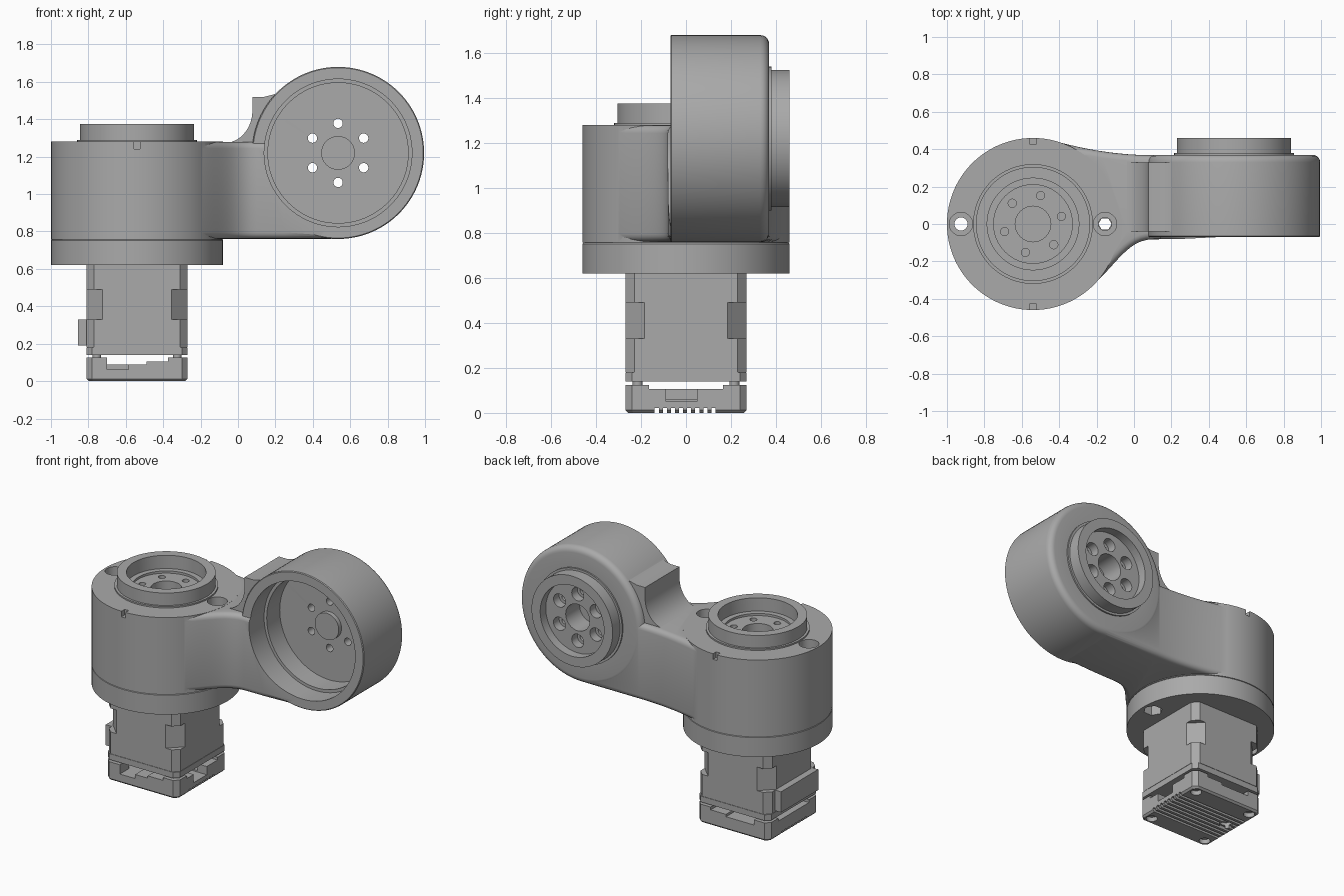
import bpy, bmesh, math
from mathutils import Matrix, Vector
from mathutils.geometry import interpolate_bezier

cube = bpy.data.objects.get("Cube")
if cube:
    bpy.data.objects.remove(cube, do_unlink=True)

grey = bpy.data.materials.new("machined grey")
grey.use_nodes = True
grey.diffuse_color = (0.4, 0.4, 0.4, 1)
grey.node_tree.nodes["Principled BSDF"].inputs["Base Color"].default_value = (0.4, 0.4, 0.4, 1)

AX = -0.54                                   # vertical motor axis
JOINT = (0.535, 0, 1.22)                     # horizontal joint axis
UPRIGHT = Matrix.Identity(4)
TO_BACK = Matrix.Rotation(-math.pi / 2, 4, "X")   # local z becomes +y
TO_SIDE = Matrix.Rotation(math.pi / 2, 4, "X")    # local y becomes z


def finish(name, bm, loc=(0, 0, 0), rot=UPRIGHT):
    bmesh.ops.recalc_face_normals(bm, faces=bm.faces)
    bm.transform(Matrix.Translation(loc) @ rot)
    mesh = bpy.data.meshes.new(name)
    bm.to_mesh(mesh)
    bm.free()
    mesh.materials.append(grey)
    ob = bpy.data.objects.new(name, mesh)
    bpy.context.collection.objects.link(ob)
    return ob


def lathe(name, profile, loc=(0, 0, 0), rot=UPRIGHT, seg=96):
    """Revolve (radius, height) points; both ends lie on the axis."""
    bm = bmesh.new()
    vs = [bm.verts.new((r, 0, h)) for r, h in profile]
    es = [bm.edges.new(p) for p in zip(vs, vs[1:])]
    bmesh.ops.spin(bm, geom=vs + es, axis=(0, 0, 1), cent=(0, 0, 0),
                   angle=math.tau, steps=seg, use_duplicate=False)
    bmesh.ops.remove_doubles(bm, verts=bm.verts, dist=1e-5)
    return finish(name, bm, loc, rot)


def rod(name, r, h0, h1, loc=(0, 0, 0), rot=UPRIGHT, seg=32):
    return lathe(name, [(0, h0), (r, h0), (r, h1), (0, h1)], loc, rot, seg)


def prism(name, pts, h0, h1, loc=(0, 0, 0), rot=UPRIGHT, round_rim=0):
    bm = bmesh.new()
    face = bm.faces.new([bm.verts.new((x, y, h0)) for x, y in pts])
    ext = bmesh.ops.extrude_face_region(bm, geom=[face])["geom"]
    bmesh.ops.translate(bm, vec=(0, 0, h1 - h0),
                        verts=[v for v in ext if isinstance(v, bmesh.types.BMVert)])
    bmesh.ops.recalc_face_normals(bm, faces=bm.faces)
    if round_rim:
        rim = [e for e in bm.edges if abs(e.verts[0].co.z - e.verts[1].co.z) < 1e-6]
        bmesh.ops.bevel(bm, geom=rim, offset=round_rim, segments=4,
                        profile=0.5, affect="EDGES")
    return finish(name, bm, loc, rot)


def box(name, x0, x1, y0, y1, z0, z1):
    return prism(name, [(x0, y0), (x1, y0), (x1, y1), (x0, y1)], z0, z1, (AX, 0, 0))


def octagon(half, cut):
    a, b = half, half - cut
    return [(a, -b), (a, b), (b, a), (-b, a), (-a, b), (-a, -b), (-b, -a), (b, -a)]


def combine(target, tools, op="DIFFERENCE"):
    bpy.context.view_layer.objects.active = target
    for tool in tools:
        m = target.modifiers.new("bool", "BOOLEAN")
        m.operation, m.object, m.solver = op, tool, "EXACT"
        bpy.ops.object.modifier_apply(modifier=m.name)
        bpy.data.objects.remove(tool, do_unlink=True)


def ring(radius, start):
    return [(radius * math.cos(math.radians(start + 60 * i)),
             radius * math.sin(math.radians(start + 60 * i))) for i in range(6)]


# housing: upright drum with its output boss
housing = lathe("housing", [(0, 0.757), (0.46, 0.757), (0.46, 1.28), (0.32, 1.28), (0.32, 1.29),
                            (0.305, 1.29), (0.305, 1.375), (0, 1.375)], (AX, 0, 0))

# housing: sideways drum with rounded back rim and boss
rim = [(0.42 + 0.04 * math.cos(t * math.pi / 10), 0.33 + 0.04 * math.sin(t * math.pi / 10))
       for t in range(6)]
side_drum = lathe("side_drum", [(0, -0.07), (0.455, -0.07), (0.46, -0.065)] + rim +
                  [(0.32, 0.37), (0.32, 0.38), (0.305, 0.38), (0.305, 0.46), (0, 0.46)],
                  JOINT, TO_BACK)

# housing: arm that blends the two drums
back_edge = interpolate_bezier(Vector((-0.42, 0.442)), Vector((-0.27, 0.402)),
                               Vector((-0.1, 0.368)), Vector((0.1, 0.368)), 14)
front_edge = interpolate_bezier(Vector((0.1, -0.082)), Vector((-0.04, -0.082)),
                                Vector((-0.1, -0.232)), Vector((-0.25, -0.353)), 14)
outline = [p[:2] for p in back_edge] + [(0.535, 0.368), (0.535, -0.066), (0.25, -0.08)]
outline += [p[:2] for p in front_edge] + [(AX, -0.2), (AX, 0.2)]
arm = prism("arm", outline, 0.761, 1.279, round_rim=0.035)

# housing: stop block with curved foot
foot = interpolate_bezier(Vector((-0.06, 1.275)), Vector((0.02, 1.28)),
                          Vector((0.075, 1.36)), Vector((0.077, 1.44)), 10)
block = [p[:2] for p in foot] + [(0.077, 1.52), (0.14, 1.52), (0.2, 1.535), (0.26, 1.58),
                                 (0.4, 1.5), (0.4, 1.15), (-0.06, 1.15)]
stop = prism("stop", block, -0.33, 0.04, rot=TO_SIDE)
combine(housing, [arm, side_drum, stop], "UNION")

# recesses in the sideways drum: open front and boss cup
cuts = [lathe("front_bore", [(0, -0.3), (0.395, -0.3), (0.395, 0.08), (0.375, 0.08), (0.375, 0.22),
                             (0.09, 0.22), (0.09, 0.19), (0, 0.19)], JOINT, TO_BACK),
        lathe("back_cup", [(0, 0.25), (0.09, 0.25), (0.09, 0.4), (0.24, 0.4), (0.24, 0.5),
                           (0, 0.5)], JOINT, TO_BACK)]
for x, z in ring(0.158, 90):
    cuts.append(lathe("bolt", [(0, 0.1), (0.025, 0.1), (0.025, 0.34), (0.045, 0.34),
                               (0.045, 0.45), (0, 0.45)],
                      (JOINT[0] + x, 0, JOINT[2] + z), TO_BACK, 24))

# recesses in the upright drum: boss cup, bolt holes, notches
cuts.append(lathe("top_cup", [(0, 1.12), (0.095, 1.12), (0.095, 1.27), (0.21, 1.27), (0.21, 1.285),
                              (0.245, 1.285), (0.245, 1.45), (0, 1.45)], (AX, 0, 0)))
for x, y in ring(0.157, 15):
    cuts.append(rod("pin", 0.022, 1.2, 1.3, (AX + x, y, 0), seg=20))
for s in (-1, 1):
    cuts.append(lathe("mount", [(0, 0.5), (0.035, 0.5), (0.035, 1.18), (0.062, 1.18),
                                (0.062, 1.4), (0, 1.4)], (AX + s * 0.385, 0, 0), seg=32))
    cuts.append(box("notch", -0.015, 0.015, s * 0.445 - 0.02, s * 0.445 + 0.02, 1.242, 1.3))
combine(housing, cuts)

# mounting flange: one round and one hexagonal pocket underneath
flange = lathe("mounting_flange", [(0, 0.62), (0.46, 0.62), (0.46, 0.752), (0.455, 0.757),
                                   (0, 0.757)], (AX, 0, 0))
pockets = []
for s, sides in ((-1, 32), (1, 6)):
    pockets.append(lathe("pocket", [(0, 0.5), (0.06, 0.5), (0.06, 0.69), (0.035, 0.69),
                                    (0.035, 0.9), (0, 0.9)], (AX + s * 0.385, 0, 0), seg=sides))
combine(flange, pockets)

# motor: stacked bands with deeper corner cuts in the middle
bands = (("motor_lower_body", 0.04, 0.182, 0.33), ("motor_waist", 0.085, 0.33, 0.49),
         ("motor_upper_body", 0.04, 0.49, 0.62), ("motor_end_plate", 0.03, 0.14, 0.18))
for name, cut, z0, z1 in bands:
    prism(name, octagon(0.27, cut), z0, z1, (AX, 0, 0))
prism("motor_seam", octagon(0.267, 0.035), 0.178, 0.184, (AX, 0, 0))
box("motor_connector", -0.315, -0.26, -0.2, 0.2, 0.19, 0.33)

# driver tray: open box with slots in the walls and fins below
tray = prism("driver_tray", octagon(0.27, 0.03), 0, 0.125, (AX, 0, 0))
bm = bmesh.new()
bm.from_mesh(tray.data)
bmesh.ops.bevel(bm, geom=[e for e in bm.edges if max(v.co.z for v in e.verts) < 0.01],
                offset=0.012, segments=1, affect="EDGES")
bm.to_mesh(tray.data)
bm.free()
cuts = [box("well", -0.2, 0.2, -0.17, 0.17, 0.06, 0.2),
        box("slot_y", -0.16, 0.165, -0.4, 0.4, 0.106, 0.2),
        box("slot_y_low", -0.16, 0.05, -0.4, 0.4, 0.09, 0.2),
        box("slot_front", -0.16, -0.045, -0.4, -0.1, 0.062, 0.2),
        box("slot_x", -0.4, 0.4, -0.165, 0.165, 0.106, 0.2),
        box("slot_left", 0.1, 0.4, -0.09, 0.05, 0.05, 0.2),
        rod("port", 0.04, -0.1, 0.04, (AX - 0.19, 0.02, 0))]
for i in range(8):
    y = -0.13 + i * 0.036
    cuts.append(box("fin_gap", -0.4, 0.4, y - 0.009, y + 0.009, -0.1, 0.022))
for sx in (-1, 1):
    for sy in (-1, 1):
        corner = (AX + sx * 0.215, sy * 0.215, 0)
        cuts.append(rod("screw", 0.035, -0.1, 0.03, corner, seg=24))
        rod("standoff", 0.022, 0.12, 0.145, corner, seg=16)
combine(tray, cuts)

# smooth round surfaces, keep machined edges crisp
bpy.ops.object.select_all(action="DESELECT")
for ob in bpy.context.scene.objects:
    if ob.type == "MESH" and grey.name in ob.data.materials:
        ob.select_set(True)
        bpy.context.view_layer.objects.active = ob
bpy.ops.object.shade_smooth_by_angle(angle=math.radians(30))
